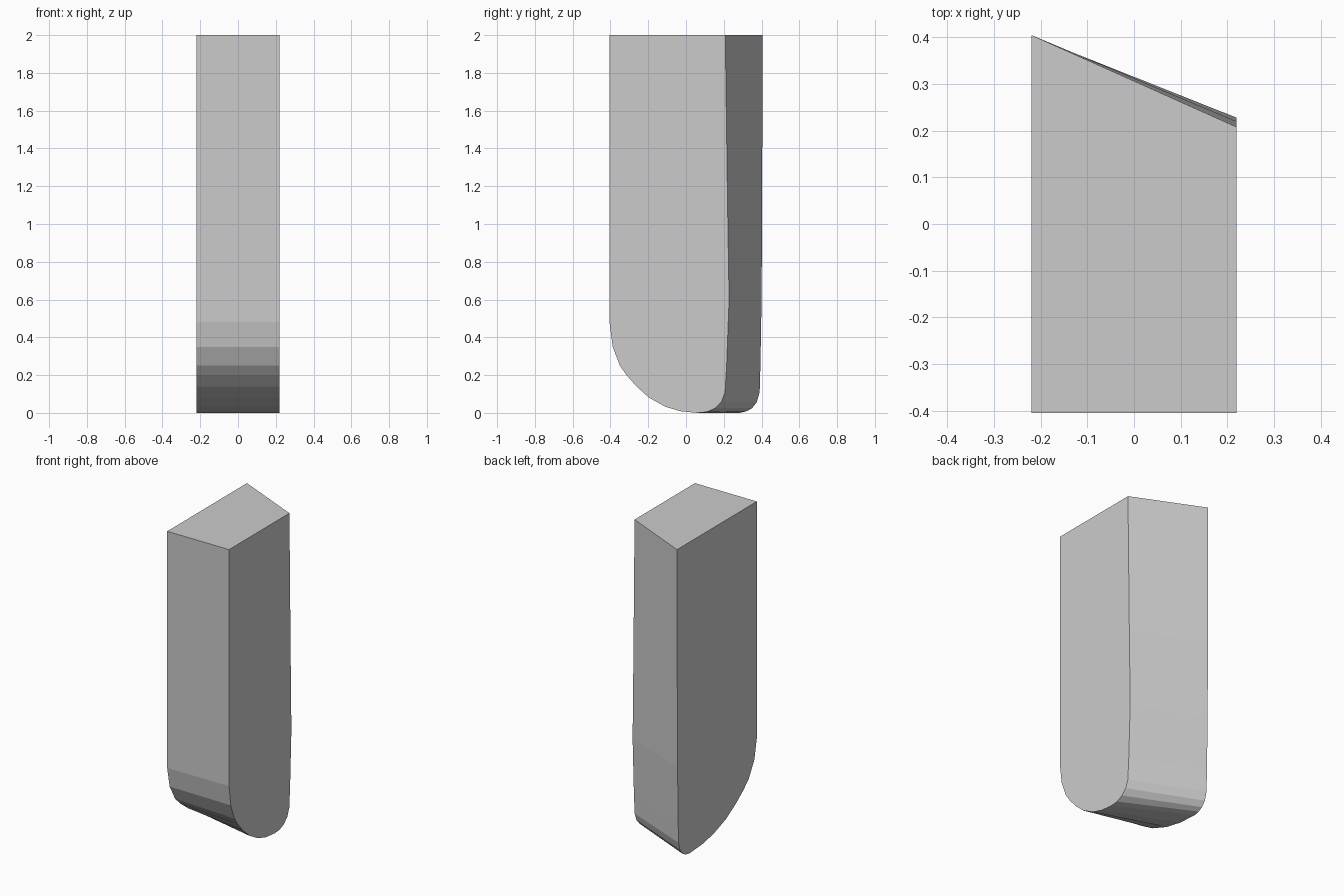
import bpy, bmesh

if "Cube" in bpy.data.objects:
    bpy.data.objects.remove(bpy.data.objects["Cube"])

HALF_W, FRONT, TOP = 0.22, -0.405, 2.0

# Right side outline (y, z): front edge, rounded underside, back edge
front_curve = [(-0.405, 2.0), (-0.405, 0.48), (-0.388, 0.35), (-0.35, 0.25),
               (-0.315, 0.20), (-0.262, 0.14), (-0.195, 0.08), (-0.11, 0.033),
               (-0.03, 0.009), (0.06, 0.0)]
right_back = [(0.11, 0.005), (0.155, 0.025), (0.188, 0.06), (0.207, 0.11),
              (0.215, 0.25), (0.228, 0.60), (0.220, 1.1), (0.208, 2.0)]
# Left side is the same outline, stretched towards the back
left_back = [(0.32, 0.008), (0.35, 0.025), (0.375, 0.057), (0.39, 0.11),
             (0.394, 0.25), (0.400, 0.60), (0.403, 1.1), (0.405, 2.0)]
STRETCH = 1.48
right = front_curve + right_back
left = [(FRONT + (y - FRONT) * STRETCH, z) for y, z in front_curve] + left_back

# Loft between the two outlines
bm = bmesh.new()
a = [bm.verts.new((HALF_W, y, z)) for y, z in right]
b = [bm.verts.new((-HALF_W, y, z)) for y, z in left]
bm.faces.new(a)
bm.faces.new(b[::-1])
for i in range(len(a)):
    j = (i + 1) % len(a)
    bm.faces.new((a[i], b[i], b[j], a[j]))
bmesh.ops.recalc_face_normals(bm, faces=bm.faces)

mesh = bpy.data.meshes.new("wedge_block")
bm.to_mesh(mesh)
bm.free()
bpy.context.collection.objects.link(bpy.data.objects.new("wedge_block", mesh))
